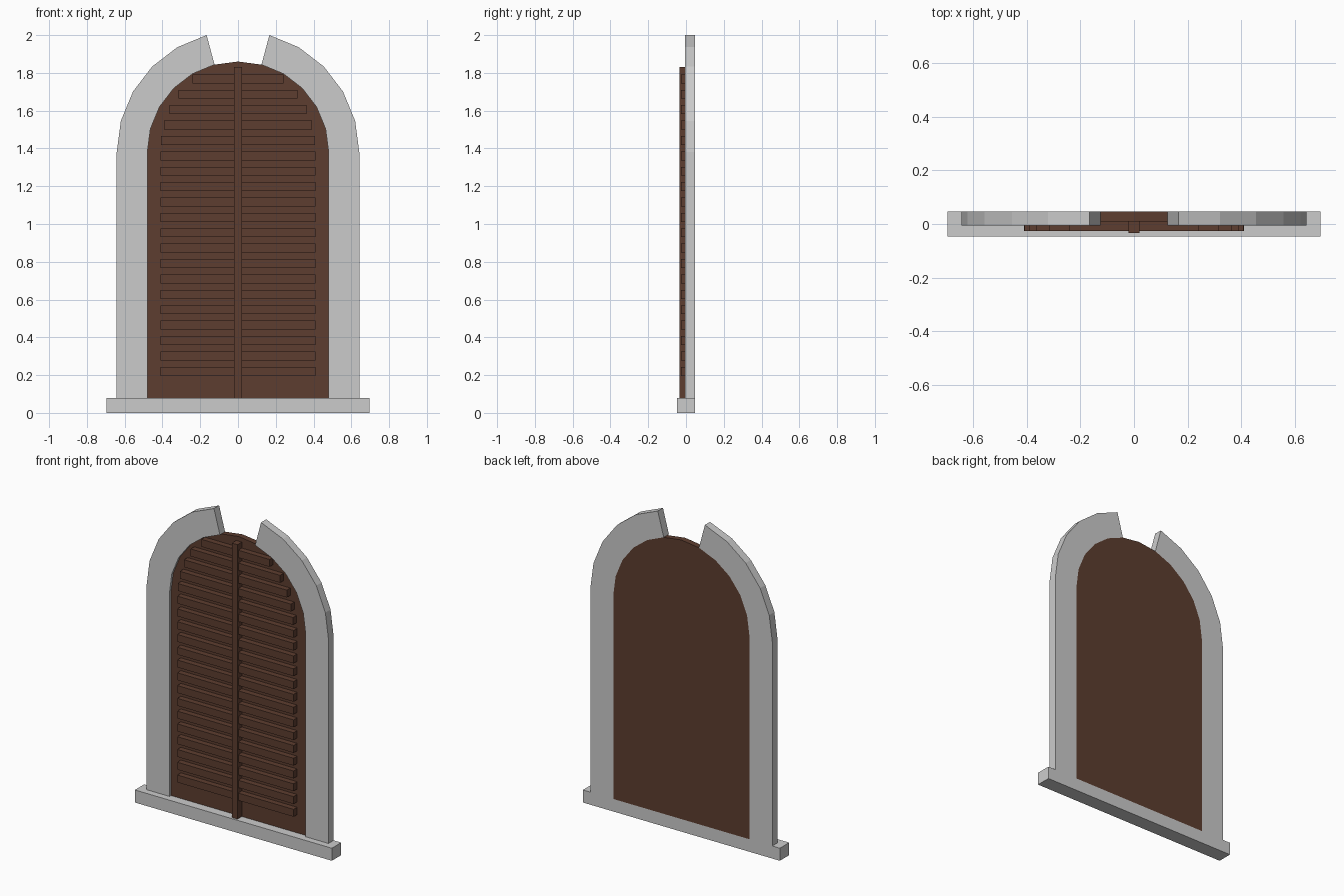
import bpy, bmesh, math

if "Cube" in bpy.data.objects:
    bpy.data.objects.remove(bpy.data.objects["Cube"])

SPRING, R_IN, R_OUT = 1.38, 0.48, 0.642   # arch centre height and radii
SILL_TOP, BACK = 0.08, 0.047

wood = bpy.data.materials.new("dark_wood")
wood.diffuse_color = (0.11, 0.047, 0.029, 1)
wood.use_nodes = True
wood.node_tree.nodes["Principled BSDF"].inputs["Base Color"].default_value = wood.diffuse_color


def prism(name, pts, y0, y1, mat=None):
    """Extrude an x/z outline from y0 to y1."""
    bm = bmesh.new()
    face = bm.faces.new([bm.verts.new((x, y0, z)) for x, z in pts])
    ext = bmesh.ops.extrude_face_region(bm, geom=[face])
    for v in ext["geom"]:
        if isinstance(v, bmesh.types.BMVert):
            v.co.y = y1
    bmesh.ops.recalc_face_normals(bm, faces=bm.faces)
    me = bpy.data.meshes.new(name)
    bm.to_mesh(me)
    bm.free()
    ob = bpy.data.objects.new(name, me)
    bpy.context.collection.objects.link(ob)
    if mat:
        me.materials.append(mat)
    return ob


def box(name, half_x, y0, y1, z0, z1, mat=None):
    return prism(name, [(-half_x, z0), (half_x, z0), (half_x, z1), (-half_x, z1)], y0, y1, mat)


def arc(r, a0, a1):
    """Arch points every 15 degrees."""
    return [(r * math.cos(math.radians(a)), SPRING + r * math.sin(math.radians(a)))
            for a in range(a0, a1 + 1, 15)]


# Stone sill
box("sill", 0.695, -BACK, BACK, 0, SILL_TOP)

# Stone surround: one half, mirrored, leaving the keystone gap open
half = [(R_IN, SILL_TOP), (R_OUT, SILL_TOP)] + arc(R_OUT, 0, 75) + arc(R_IN, 0, 75)[::-1]
for side, s in (("right", 1), ("left", -1)):
    prism("surround_" + side, [(s * x, z) for x, z in half], -0.005, BACK)

# Arched shutter panel
prism("shutter_panel", [(-R_IN, SILL_TOP), (R_IN, SILL_TOP)] + arc(R_IN, 0, 180), 0.01, BACK, wood)

# Louvre slats, shortened to follow the arch
for i in range(20):
    z = 0.22 + i * 0.0815
    rise = max(0, z - SPRING)
    half_x = 0.855 * math.sqrt(R_IN ** 2 - rise ** 2)
    box(f"slat_{i + 1}", half_x, -0.026, 0.01, z - 0.0235, z + 0.0235, wood)

# Central meeting bar
box("centre_bar", 0.02, -0.034, 0.01, SILL_TOP, 1.83, wood)
